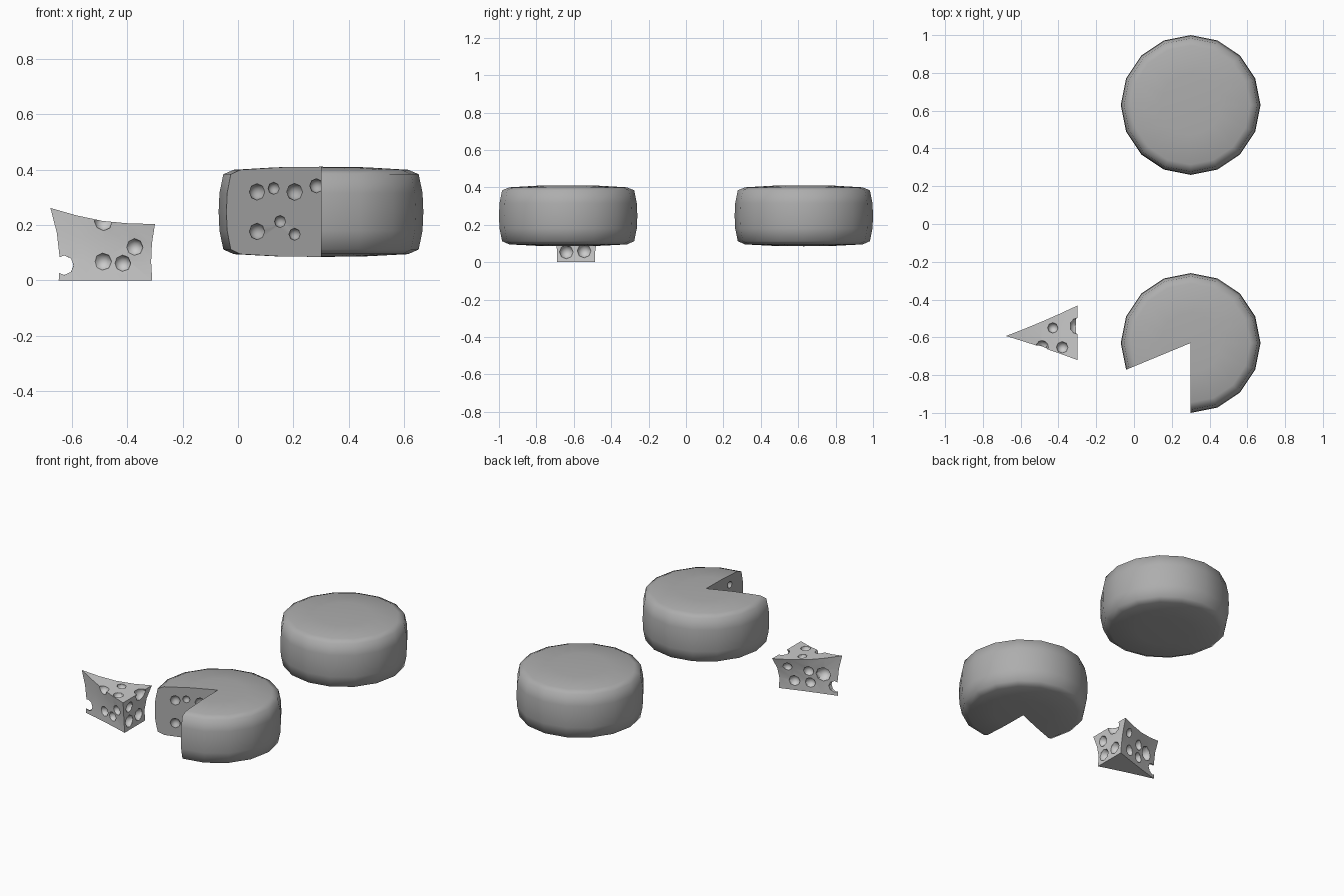
import bpy, bmesh, math
from mathutils import Vector, Matrix

if "Cube" in bpy.data.objects:
    bpy.data.objects.remove(bpy.data.objects["Cube"])


def finish(name, bm):
    bmesh.ops.recalc_face_normals(bm, faces=bm.faces)
    me = bpy.data.meshes.new(name)
    bm.to_mesh(me)
    bm.free()
    ob = bpy.data.objects.new(name, me)
    bpy.context.collection.objects.link(ob)
    return ob


def activate(ob):
    bpy.ops.object.select_all(action='DESELECT')
    ob.select_set(True)
    bpy.context.view_layer.objects.active = ob


def carve(ob, holes):
    # holes: (centre, radius, stretch along y, facing direction)
    bm = bmesh.new()
    for c, r, sy, axis in holes:
        turn = Vector(axis).to_track_quat('Z', 'Y').to_matrix().to_4x4()
        m = Matrix.Translation(c) @ Matrix.Diagonal((1, sy, 1, 1)) @ turn
        bmesh.ops.create_uvsphere(bm, u_segments=8, v_segments=6, radius=r, matrix=m)
    cutter = finish("hole_cutter", bm)
    cutter.hide_render = True
    mod = ob.modifiers.new("holes", 'BOOLEAN')
    mod.operation = 'DIFFERENCE'
    mod.solver = 'EXACT'
    mod.use_self = True
    mod.object = cutter
    activate(ob)
    bpy.ops.object.modifier_apply(modifier=mod.name)
    bpy.data.objects.remove(cutter)


def smooth(ob, angle):
    activate(ob)
    bpy.ops.object.shade_smooth_by_angle(angle=math.radians(angle))


# Darker rind for the wheels
rind = bpy.data.materials.new("rind")
rind.diffuse_color = (0.42, 0.42, 0.42, 1)
rind.use_nodes = True
rind.node_tree.nodes["Principled BSDF"].inputs["Base Color"].default_value = rind.diffuse_color

# Rounded wheel profile (radius, height), bottom to top
PROFILE = [(0.16, 0.087), (0.315, 0.095), (0.353, 0.112), (0.367, 0.18), (0.37, 0.248),
           (0.367, 0.316), (0.353, 0.384), (0.315, 0.40), (0.16, 0.409)]


def wheel(name, cx, cy, first, count):
    bm = bmesh.new()
    full = count == 16
    bot = bm.verts.new((cx, cy, 0.085))
    top = bm.verts.new((cx, cy, 0.411))
    rings = []
    for i in range(count if full else count + 1):
        a = math.radians(first + 22.5 * i)
        rings.append([bm.verts.new((cx + r * math.cos(a), cy + r * math.sin(a), z))
                      for r, z in PROFILE])
    for i in range(count):
        p, q = rings[i], rings[(i + 1) % len(rings)]
        bm.faces.new((bot, p[0], q[0]))
        bm.faces.new((top, p[-1], q[-1]))
        for j in range(len(PROFILE) - 1):
            bm.faces.new((p[j], q[j], q[j + 1], p[j + 1]))
    if not full:
        for ring in (rings[0], rings[-1]):
            bm.faces.new([bot] + ring + [top])
    ob = finish(name, bm)
    ob.data.materials.append(rind)
    return ob


# Whole wheel
smooth(wheel("whole_cheese_wheel", 0.3, 0.63, 90, 16), 65)

# Wheel with a slice missing, holes on both cut faces
cut = wheel("cut_cheese_wheel", 0.3, -0.63, -90, 13)
face_a = [(0.25, 0.32, 0.03), (0.185, 0.333, 0.022), (0.103, 0.32, 0.031), (0.018, 0.342, 0.026),
          (0.16, 0.213, 0.022), (0.25, 0.177, 0.03), (0.103, 0.167, 0.022)]
face_b = [(0.236, 0.345, 0.022), (0.15, 0.31, 0.03), (0.09, 0.21, 0.022),
          (0.25, 0.23, 0.03), (0.17, 0.165, 0.024)]
holes = []
for ang, pts in ((202.5, face_a), (270, face_b)):
    d = Vector((math.cos(math.radians(ang)), math.sin(math.radians(ang)), 0))
    for s, z, r in pts:
        holes.append((Vector((0.3, -0.63, z)) + d * s, r, 1, (-d.y, d.x, 0)))
carve(cut, holes)
smooth(cut, 65)

# Slice: concave wedge, rows give (tip x, back x, back y low, back y high, height factor)
ROWS = [(-0.648, -0.31, -0.69, -0.487, 0), (-0.645, -0.314, -0.69, -0.485, 0.33),
        (-0.655, -0.311, -0.70, -0.468, 0.66), (-0.678, -0.30, -0.72, -0.432, 1)]
HEIGHT = [0.262, 0.235, 0.215, 0.206, 0.204]
bm = bmesh.new()
N = len(HEIGHT) - 1
low, high = [], []
for tx, bx, y0, y1, f in ROWS:
    tip = bm.verts.new((tx, -0.593, f * HEIGHT[0]))
    for side, y in ((low, y0), (high, y1)):
        row = [tip]
        for i in range(1, N + 1):
            t = i / N
            w = t - 0.12 * t * (1 - t)
            row.append(bm.verts.new((tx + (bx - tx) * t, -0.593 + (y + 0.593) * w,
                                     f * HEIGHT[i])))
        side.append(row)
for side in (low, high):
    for a, b in zip(side, side[1:]):
        for i in range(N):
            bm.faces.new((a[i], a[i + 1], b[i + 1], b[i]))
for j in range(3):
    bm.faces.new((low[j][N], high[j][N], high[j + 1][N], low[j + 1][N]))
for k in (0, 3):
    bm.faces.new((low[k][0], low[k][1], high[k][1]))
    for i in range(1, N):
        bm.faces.new((low[k][i], low[k][i + 1], high[k][i + 1], high[k][i]))
wedge = finish("cheese_slice", bm)
Y, Z, X = (0, 1, 0), (0, 0, 1), (1, 0, 0)
wedge_holes = [
    # through hole and tip notch
    ((-0.565, -0.565, 0.125), 0.045, 1.1, Y), ((-0.628, -0.593, 0.055), 0.036, 2, Y),
    # front side
    ((-0.49, -0.648, 0.068), 0.034, 1, Y), ((-0.418, -0.664, 0.062), 0.031, 1, Y),
    ((-0.375, -0.684, 0.12), 0.032, 1, Y), ((-0.487, -0.652, 0.214), 0.035, 1, Y),
    # back side
    ((-0.49, -0.54, 0.06), 0.032, 1, Y), ((-0.40, -0.51, 0.06), 0.034, 1, Y),
    ((-0.485, -0.53, 0.135), 0.032, 1, Y), ((-0.375, -0.475, 0.15), 0.03, 1, Y),
    # top
    ((-0.43, -0.55, 0.208), 0.028, 1, Z), ((-0.38, -0.653, 0.207), 0.031, 1, Z),
    # rear end
    ((-0.298, -0.54, 0.19), 0.043, 1.15, X), ((-0.308, -0.64, 0.055), 0.038, 1, X),
    ((-0.308, -0.545, 0.06), 0.038, 1, X), ((-0.302, -0.645, 0.145), 0.034, 1, X),
]
carve(wedge, [(Vector(c), r, s, a) for c, r, s, a in wedge_holes])
smooth(wedge, 35)
